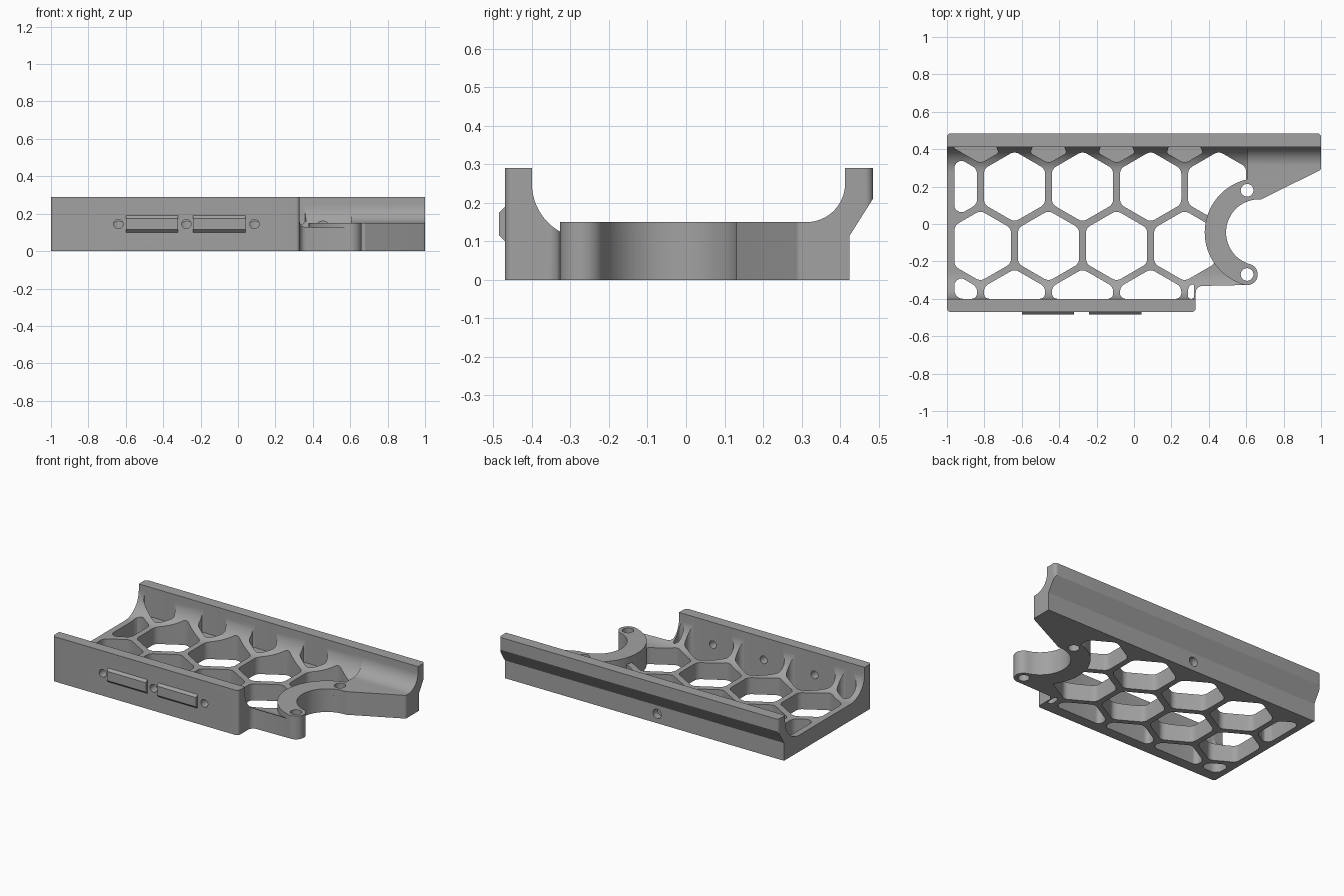
import bpy, bmesh, math
from mathutils import Vector, Matrix

if bpy.data.objects.get("Cube"):
    bpy.data.objects.remove(bpy.data.objects["Cube"], do_unlink=True)

grey = bpy.data.materials.new("plain grey")
grey.use_nodes = True
colour = (0.36, 0.36, 0.36, 1)
grey.diffuse_color = colour
grey.node_tree.nodes["Principled BSDF"].inputs["Base Color"].default_value = colour


def arc(cx, cy, r, a0, a1, n=16):
    return [(cx + r * math.cos(math.radians(a0 + (a1 - a0) * i / n)),
             cy + r * math.sin(math.radians(a0 + (a1 - a0) * i / n))) for i in range(n + 1)]


def rounded(points, radii, steps=5):
    """Round the corners of a plan polygon."""
    out, n = [], len(points)
    for i in range(n):
        p = Vector(points[i])
        u, v = Vector(points[i - 1]) - p, Vector(points[(i + 1) % n]) - p
        r = radii[i]
        if r <= 0:
            out.append(tuple(p))
            continue
        half = u.angle(v) / 2
        t = min(r / math.tan(half), 0.45 * u.length, 0.45 * v.length)
        r = t * math.tan(half)
        a, b = p + u.normalized() * t, p + v.normalized() * t
        c = p + (u.normalized() + v.normalized()).normalized() * (r / math.sin(half))
        for k in range(steps + 1):
            d = (a - c).lerp(b - c, k / steps)
            out.append(tuple(c + d.normalized() * r))
    return out


def clip(points, axis, limit, sign):
    """Keep the side of a convex polygon where sign * coordinate <= sign * limit."""
    out = []
    for i, q in enumerate(points):
        p = points[i - 1]
        dp, dq = sign * (p[axis] - limit), sign * (q[axis] - limit)
        if dp * dq < 0:
            out.append(tuple(Vector(p).lerp(Vector(q), dp / (dp - dq))))
        if dq <= 0:
            out.append(q)
    return out


def add_prism(bm, points, lo, hi, along="z"):
    def place(p, d):
        return (p[0], p[1], d) if along == "z" else (d, p[0], p[1])
    base = bm.faces.new([bm.verts.new(place(p, lo)) for p in points])
    res = bmesh.ops.extrude_face_region(bm, geom=[base])
    move = (0, 0, hi - lo) if along == "z" else (hi - lo, 0, 0)
    bmesh.ops.translate(bm, vec=move,
                        verts=[v for v in res["geom"] if isinstance(v, bmesh.types.BMVert)])


def finish(bm, name):
    bmesh.ops.recalc_face_normals(bm, faces=bm.faces)
    mesh = bpy.data.meshes.new(name)
    bm.to_mesh(mesh)
    bm.free()
    mesh.materials.append(grey)
    ob = bpy.data.objects.new(name, mesh)
    bpy.context.collection.objects.link(ob)
    return ob


def prism(name, points, lo, hi, along="z"):
    bm = bmesh.new()
    add_prism(bm, points, lo, hi, along)
    return finish(bm, name)


def combine(target, tool, operation):
    mod = target.modifiers.new(operation, 'BOOLEAN')
    mod.operation, mod.solver, mod.object = operation, 'EXACT', tool
    bpy.context.view_layer.objects.active = target
    bpy.ops.object.modifier_apply(modifier=mod.name)
    bpy.data.objects.remove(tool, do_unlink=True)


# Trough with front and back walls
WALL, TOP, DECK, R = 0.413, 0.29, 0.15, 0.143
back = [(0.425, 0), (0.425, 0.115), (0.485, 0.21), (0.485, TOP), (WALL, TOP)]
profile = ([(-0.47, 0)] + back + arc(WALL - R, 0.25, R, 0, -90)
           + arc(-0.4 + R, 0.25, R, 270, 180) + [(-0.4, TOP), (-0.47, TOP)])
frame = prism("frame", profile, -1, 0.61, "x")

# Raised arm under the long end of the back wall
arm_profile = [(0, 0)] + back + arc(WALL - 0.1, 0.25, 0.1, 0, -90) + [(0, DECK)]
combine(frame, prism("arm", arm_profile, 0.605, 1, "x"), 'UNION')

# Plan outline with rounded corners
outline = rounded([(-1, -0.47), (0.33, -0.47), (0.33, -0.332), (0.605, -0.326),
                   (0.605, 0.095), (1, 0.29), (1, 0.485), (-1, 0.485)],
                  [0.02, 0.02, 0.035, 0, 0, 0.015, 0.02, 0.02])
combine(frame, prism("outline", outline, -0.1, 0.5), 'INTERSECT')

# Honeycomb openings, and blind pockets in the back wall
PITCH, HEX = 0.364, 0.189
rows = [(0.2, -1.003, 5, 0.6, -0.1), (-0.117, -0.821, 4, 0.6, -0.1),
        (-0.43, -1.003, 5, 0.322, -0.1), (0.513, -0.821, 4, 0.6, 0.1)]
bm = bmesh.new()
for y, x0, count, x_max, z0 in rows:
    for i in range(count):
        cell = arc(x0 + i * PITCH, y, HEX, 30, 330, 5)
        for axis, limit, sign in ((0, -0.96, -1), (0, x_max, 1), (1, -0.4, -1), (1, WALL, 1)):
            cell = clip(cell, axis, limit, sign)
        add_prism(bm, rounded(cell, [0.045] * len(cell)), z0, 0.5)
combine(frame, finish(bm, "honeycomb"), 'DIFFERENCE')

# Open ring with a lug at each end
CX, CY, MID, W = 0.669, -0.045, 0.234, 0.057
combine(frame, prism("bore", arc(CX, CY, MID - W, 0, 354, 59), -0.1, 0.5), 'DIFFERENCE')
END = 106
lug = [(CX + MID * math.cos(math.radians(a)), CY + MID * math.sin(math.radians(a)))
       for a in (END, 360 - END)]
ring = (arc(CX, CY, MID + W, END, 360 - END, 32)
        + arc(*lug[1], W, 360 - END, 540 - END, 16)[1:-1]
        + arc(CX, CY, MID - W, 360 - END, END, 32)
        + arc(*lug[0], W, END - 180, END, 16)[1:-1])
ring_ob = prism("ring", ring, 0, DECK)
combine(frame, ring_ob, 'UNION')

# Screw holes in the lugs, front wall and back wall
bm = bmesh.new()
for x, y in lug:
    add_prism(bm, arc(x, y, 0.034, 0, 345, 23), -0.1, 0.5)
flat = Matrix.Rotation(math.radians(90), 4, 'X')
for x, y, z, r, depth in [(-0.64, -0.44, 0.145, 0.025, 0.14), (-0.276, -0.44, 0.145, 0.025, 0.14),
                          (0.088, -0.44, 0.145, 0.025, 0.14), (-0.09, 0.42, 0.06, 0.03, 0.08)]:
    bmesh.ops.create_cone(bm, cap_ends=True, segments=24, radius1=r, radius2=r, depth=depth,
                          matrix=Matrix.Translation((x, y, z)) @ flat)
combine(frame, finish(bm, "screw_holes"), 'DIFFERENCE')

# Raised pads on the front wall
pad_profile = [(-0.465, 0.1), (-0.47, 0.1), (-0.485, 0.115), (-0.485, 0.175),
               (-0.47, 0.19), (-0.465, 0.19)]
pads = [prism("front_pad_" + side, pad_profile, x, x + 0.28, "x")
        for side, x in (("right", -0.6), ("left", -0.24))]

bpy.ops.object.select_all(action='DESELECT')
for ob in [frame] + pads:
    ob.select_set(True)
bpy.context.view_layer.objects.active = frame
bpy.ops.object.shade_smooth_by_angle(angle=math.radians(25))
